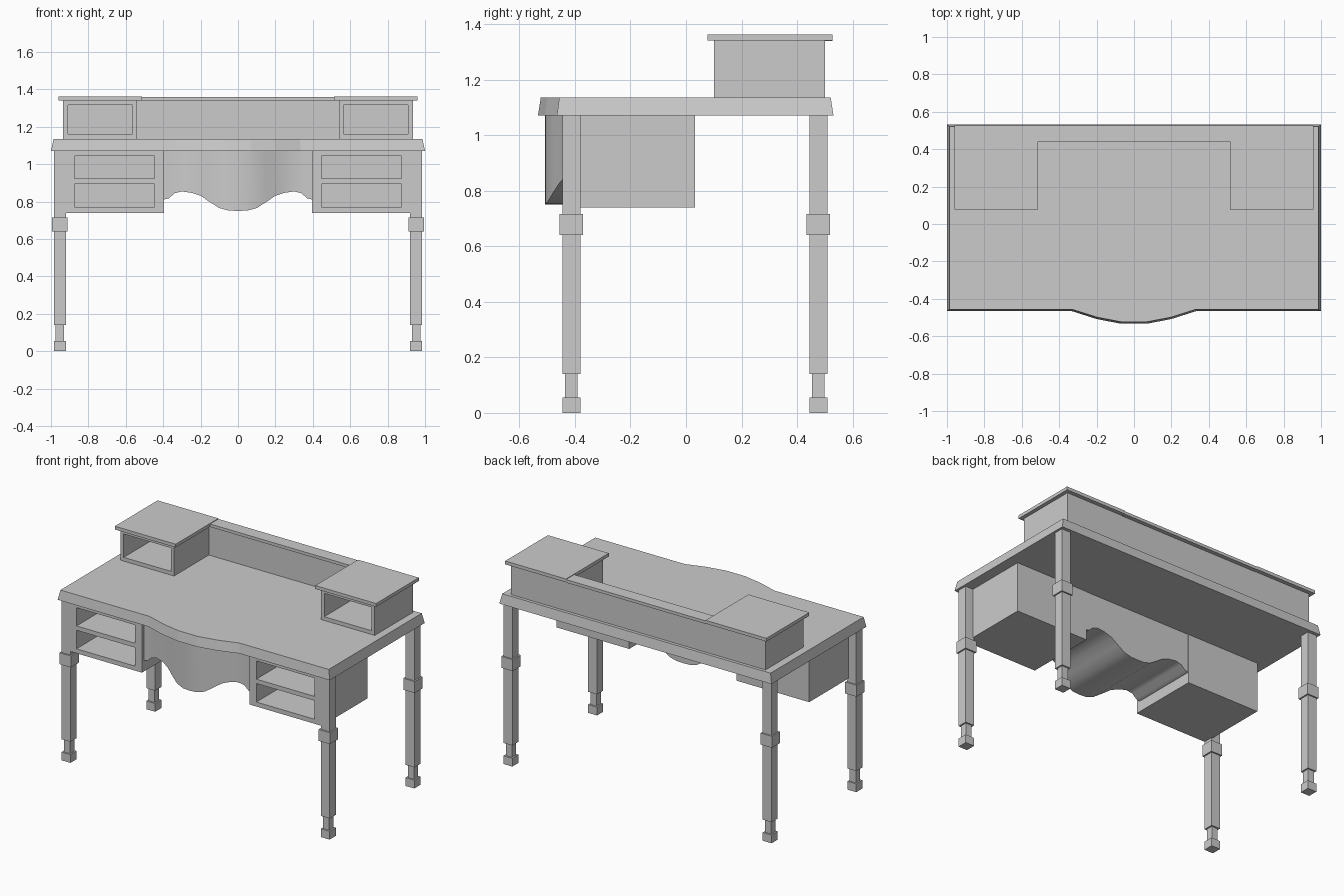
import bpy
import bmesh
from mathutils import Vector

cube = bpy.data.objects.get("Cube")
if cube:
    bpy.data.objects.remove(cube, do_unlink=True)

# Single painted finish
GREY = (0.6, 0.6, 0.6, 1.0)
finish = bpy.data.materials.new("grey_finish")
finish.use_nodes = True
finish.diffuse_color = GREY
finish.node_tree.nodes["Principled BSDF"].inputs["Base Color"].default_value = GREY


def add_object(name, bm):
    bmesh.ops.recalc_face_normals(bm, faces=bm.faces)
    mesh = bpy.data.meshes.new(name)
    bm.to_mesh(mesh)
    bm.free()
    mesh.materials.append(finish)
    obj = bpy.data.objects.new(name, mesh)
    bpy.context.collection.objects.link(obj)
    return obj


def add_box(bm, x, y, z):
    """Add a box spanning three (low, high) ranges."""
    verts = bmesh.ops.create_cube(bm, size=1)["verts"]
    for v in verts:
        v.co = Vector(r[0] if c < 0 else r[1] for c, r in zip(v.co, (x, y, z)))


def box(name, x, y, z):
    bm = bmesh.new()
    add_box(bm, x, y, z)
    return add_object(name, bm)


def cubby(name, x, y, z, open_x, open_zs, depth):
    """Box with rectangular compartments recessed into its front."""
    bm = bmesh.new()
    add_box(bm, x, y, z)
    cuts = [((c, 0, 0), (1, 0, 0)) for c in open_x]
    cuts += [((0, 0, c), (0, 0, 1)) for pair in open_zs for c in pair]
    for co, no in cuts:
        geom = bm.verts[:] + bm.edges[:] + bm.faces[:]
        bmesh.ops.bisect_plane(bm, geom=geom, plane_co=co, plane_no=no)
    openings = []
    for f in bm.faces:
        c = f.calc_center_median()
        if (abs(c.y - y[0]) < 1e-4 and open_x[0] < c.x < open_x[1]
                and any(a < c.z < b for a, b in open_zs)):
            openings.append(f)
    pushed = bmesh.ops.extrude_discrete_faces(bm, faces=openings)["faces"]
    for f in pushed:
        bmesh.ops.translate(bm, vec=(0, depth, 0), verts=f.verts[:])
    return add_object(name, bm)


def span(side, a, b):
    return tuple(sorted((side * a, side * b)))


# Tabletop: bowed front edge, sides leaning in towards the top
half = [(0.07, -0.533), (0.2, -0.508), (0.335, -0.465), (1.0, -0.465), (1.0, 0.531)]
outline = half + [(-x, y) for x, y in reversed(half)]
bm = bmesh.new()
low = [bm.verts.new((x, y, 1.07)) for x, y in outline]
high = [bm.verts.new((x * 0.986, y * 0.981, 1.135)) for x, y in outline]
bm.faces.new(low)
bm.faces.new(high)
for i in range(len(low)):
    j = (i + 1) % len(low)
    bm.faces.new((low[i], low[j], high[j], high[i]))
add_object("tabletop", bm)

# Legs: foot, ankle, long post and collar block
LEG_PARTS = [(0.0325, 0, 0.055), (0.0225, 0.055, 0.14),
             (0.0325, 0.14, 1.07), (0.042, 0.64, 0.716)]
for side, side_name in ((1, "left"), (-1, "right")):
    for cy, end in ((-0.4125, "front"), (0.4765, "back")):
        bm = bmesh.new()
        cx = side * 0.9525
        for r, z0, z1 in LEG_PARTS:
            add_box(bm, (cx - r, cx + r), (cy - r, cy + r), (z0, z1))
        add_object(f"{end}_{side_name}_leg", bm)

    # Lower pedestal with two open compartments
    cubby(f"{side_name}_pedestal", span(side, 0.395, 0.928), (-0.445, 0.032),
          (0.74, 1.07), span(side, 0.447, 0.875),
          [(0.77, 0.893), (0.922, 1.043)], 0.45)

    # Upper compartment and its overhanging lid
    cubby(f"{side_name}_upper_cabinet", span(side, 0.54, 0.935), (0.10, 0.50),
          (1.135, 1.34), span(side, 0.564, 0.91), [(1.16, 1.315)], 0.375)
    box(f"{side_name}_cabinet_lid", span(side, 0.513, 0.96), (0.078, 0.527), (1.34, 1.362))

# Rear panel and rail joining the upper cabinets
box("rear_panel", (-0.54, 0.54), (0.465, 0.50), (1.135, 1.34))
box("rear_rail", (-0.513, 0.513), (0.44, 0.527), (1.338, 1.358))

# Apron: solid centre block, bowed front and wavy lower edge (x, front y, bottom z)
profile = [(0, -0.508, 0.75), (0.05, -0.505, 0.752), (0.1, -0.495, 0.765),
           (0.15, -0.476, 0.797), (0.2, -0.453, 0.831), (0.25, -0.435, 0.847),
           (0.3, -0.425, 0.854), (0.34, -0.42, 0.844), (0.37, -0.42, 0.817),
           (0.395, -0.42, 0.811)]
stations = [(-x, y, z) for x, y, z in reversed(profile[1:])] + profile
bm = bmesh.new()
rings = [[bm.verts.new(p) for p in ((x, y, z), (x, y, 1.07), (x, 0.03, 1.07), (x, 0.03, z))]
         for x, y, z in stations]
for a, b in zip(rings, rings[1:]):
    for i in range(4):
        j = (i + 1) % 4
        bm.faces.new((a[i], a[j], b[j], b[i]))
bm.faces.new(rings[0])
bm.faces.new(rings[-1])
apron = add_object("apron", bm)
bpy.ops.object.select_all(action="DESELECT")
apron.select_set(True)
bpy.context.view_layer.objects.active = apron
bpy.ops.object.shade_smooth_by_angle(angle=0.6)
